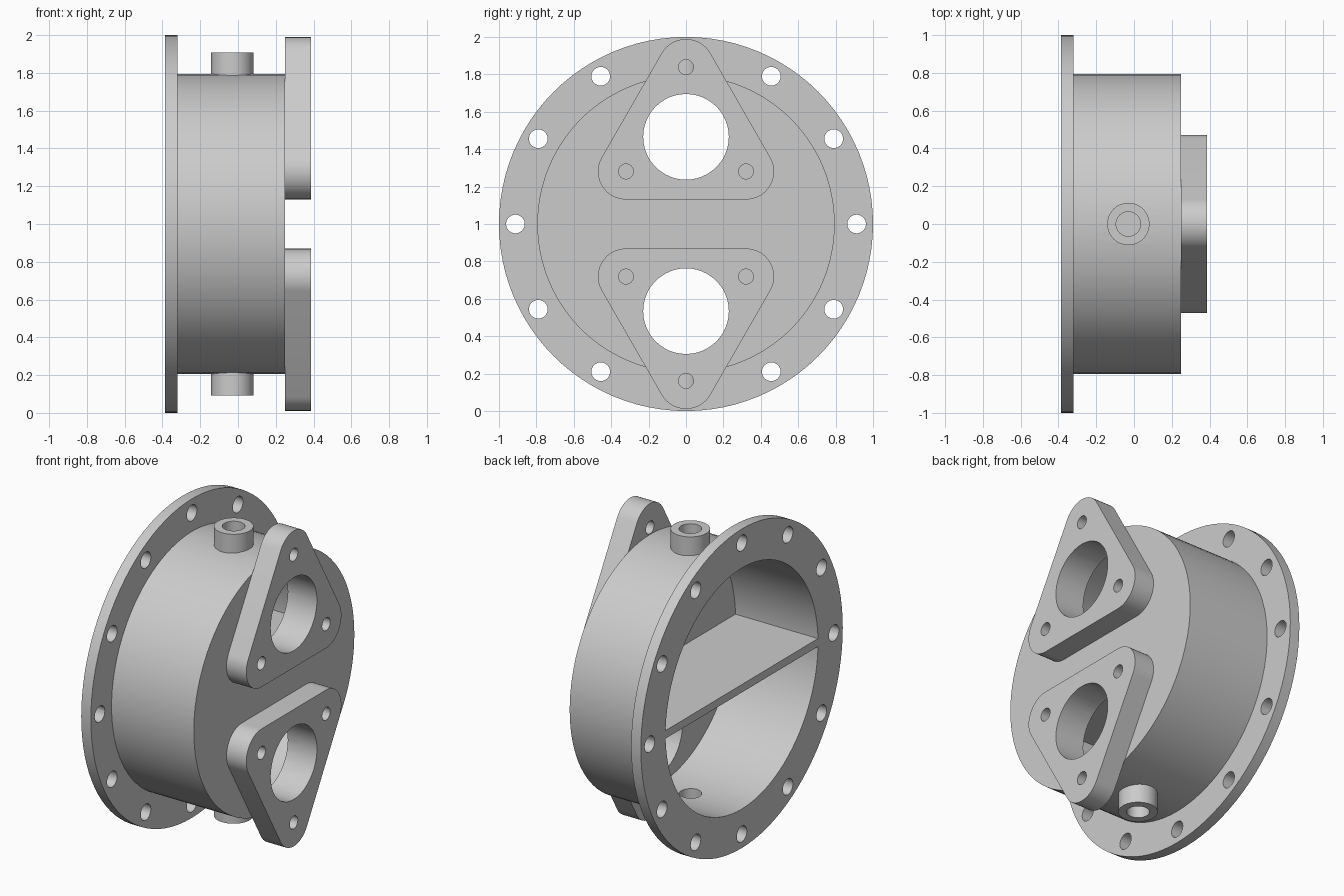
import bpy, bmesh
from math import sin, cos, pi, radians
from mathutils import Matrix, Vector

if "Cube" in bpy.data.objects:
    bpy.data.objects.remove(bpy.data.objects["Cube"])

CZ = 1.0                      # height of the main axis
X0, X1, X2, X3 = -0.387, -0.32, 0.25, 0.387   # flange face, flange back, end wall, plate face


def finish(name, bm):
    bmesh.ops.remove_doubles(bm, verts=bm.verts, dist=1e-5)
    bmesh.ops.recalc_face_normals(bm, faces=bm.faces)
    mesh = bpy.data.meshes.new(name)
    bm.to_mesh(mesh)
    bm.free()
    obj = bpy.data.objects.new(name, mesh)
    bpy.context.collection.objects.link(obj)
    return obj


def prism(name, outline, x0, x1):
    """Extrude a (y, z) outline along x; z is measured from the main axis."""
    bm = bmesh.new()
    face = bm.faces.new([bm.verts.new((x0, y, CZ + z)) for y, z in outline])
    ext = bmesh.ops.extrude_face_region(bm, geom=[face])
    bmesh.ops.translate(bm, vec=(x1 - x0, 0, 0),
                        verts=[v for v in ext["geom"] if isinstance(v, bmesh.types.BMVert)])
    return finish(name, bm)


def arc(y, z, r, a0, a1, n):
    return [(y + r * cos(radians(a0 + (a1 - a0) * i / n)),
             z + r * sin(radians(a0 + (a1 - a0) * i / n))) for i in range(n + 1)]


def x_cylinder(name, y, z, r, x0, x1, n=32):
    return prism(name, arc(y, z, r, 0, 360, n)[:-1], x0, x1)


def z_cylinder(name, x, r, z0, z1, n=48):
    bm = bmesh.new()
    bmesh.ops.create_cone(bm, cap_ends=True, segments=n, radius1=r, radius2=r,
                          depth=abs(z1 - z0),
                          matrix=Matrix.Translation((x, 0, CZ + (z0 + z1) / 2)))
    return finish(name, bm)


def boolean(obj, tools, op='DIFFERENCE'):
    bpy.context.view_layer.objects.active = obj
    for tool in tools:
        mod = obj.modifiers.new("bool", 'BOOLEAN')
        mod.operation, mod.solver, mod.object = op, 'EXACT', tool
        bpy.ops.object.modifier_apply(modifier=mod.name)
        bpy.data.objects.remove(tool)


# Housing: flange, barrel and end wall as one turned profile (x, radius)
profile = [(0.185, 0), (0.185, 0.755), (X0, 0.755), (X0, 1.0),
           (X1, 1.0), (X1, 0.795), (X2, 0.795), (X2, 0)]
bm = bmesh.new()
verts = [bm.verts.new((x, 0, CZ + r)) for x, r in profile]
edges = [bm.edges.new(pair) for pair in zip(verts, verts[1:])]
bmesh.ops.spin(bm, geom=verts + edges, cent=(0, 0, CZ), axis=(1, 0, 0),
               angle=2 * pi, steps=96, use_duplicate=False)
housing = finish("housing", bm)

# Pipe bosses above and below, with bores into the chambers
boolean(housing, [z_cylinder("boss", -0.03, 0.112, s * 0.77, s * 0.907) for s in (1, -1)], 'UNION')
boolean(housing, [z_cylinder("bore", -0.03, 0.065, s * 0.6, s * 1.1, 32) for s in (1, -1)])

# Flange bolt holes
boolean(housing, [x_cylinder("bolt_hole", 0.912 * cos(i * pi / 6), 0.912 * sin(i * pi / 6),
                             0.05, X0 - 0.1, X1 + 0.03, 24) for i in range(12)])

# Port openings through the end wall
boolean(housing, [x_cylinder("port", 0, s * 0.466, 0.229, 0.1, 0.4, 48) for s in (1, -1)])

# Rounded triangular port plates, mirrored about the middle
parts = [housing]
R = 0.15
centres = [(0.321, 0.281), (0, 0.839), (-0.321, 0.281)]
starts = [-90, 30, 150]
for name, s in (("upper_port_plate", 1), ("lower_port_plate", -1)):
    outline = [p for (y, z), a in zip(centres, starts) for p in arc(y, z, R, a, a + 120, 16)]
    plate = prism(name, [(y, s * z) for y, z in outline], X2, X3)
    cutters = [x_cylinder("plate_hole", y, s * z, 0.04, 0.1, 0.5, 24) for y, z in centres]
    cutters.append(x_cylinder("port", 0, s * 0.466, 0.229, 0.1, 0.5, 48))
    boolean(plate, cutters)
    parts.append(plate)

# Divider between the two chambers
h = 0.025
prism("divider", [(-0.755, -h), (0.755, -h), (0.755, h), (-0.755, h)], X0, 0.19)

# Smooth round walls, crisp edges
bpy.ops.object.select_all(action='DESELECT')
for obj in parts:
    obj.select_set(True)
bpy.context.view_layer.objects.active = housing
bpy.ops.object.shade_smooth_by_angle(angle=radians(30))
